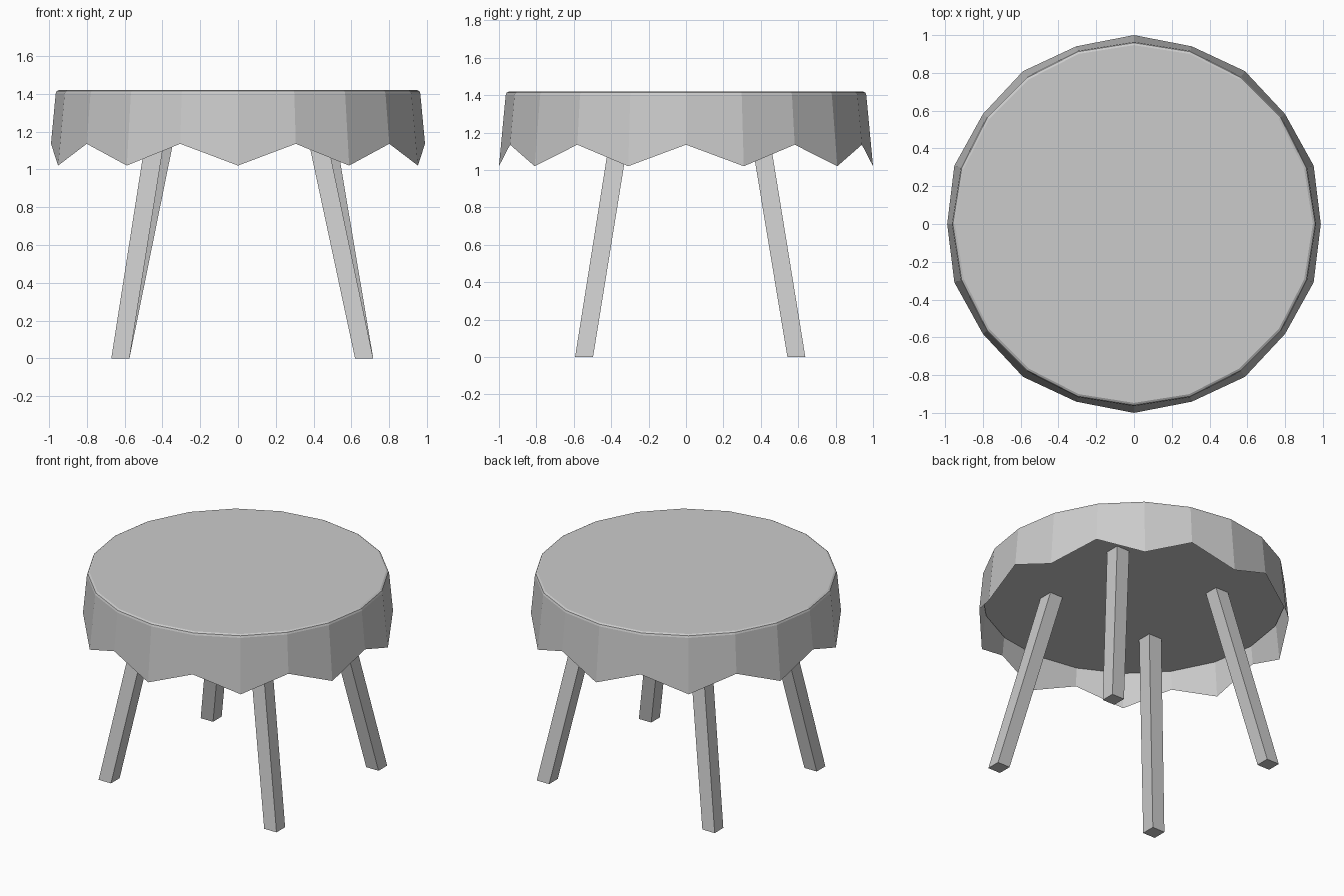
import bpy, bmesh, math
from mathutils import Vector

cube = bpy.data.objects.get("Cube")
if cube:
    bpy.data.objects.remove(cube, do_unlink=True)

SIDES = 20

grey = bpy.data.materials.new("light_grey")
grey.use_nodes = True
grey.diffuse_color = (0.6, 0.6, 0.6, 1)
grey.node_tree.nodes["Principled BSDF"].inputs["Base Color"].default_value = (0.6, 0.6, 0.6, 1)


def finish(bm, name):
    bmesh.ops.recalc_face_normals(bm, faces=bm.faces)
    mesh = bpy.data.meshes.new(name)
    bm.to_mesh(mesh)
    bm.free()
    mesh.materials.append(grey)
    obj = bpy.data.objects.new(name, mesh)
    bpy.context.collection.objects.link(obj)
    return obj


def loft(bm, rings, cap_start, cap_end):
    """Join rings of points with quads and optional end caps."""
    loops = [[bm.verts.new(p) for p in ring] for ring in rings]
    count = len(loops[0])
    for low, high in zip(loops, loops[1:]):
        for i in range(count):
            j = (i + 1) % count
            bm.faces.new((low[i], low[j], high[j], high[i]))
    if cap_start:
        bm.faces.new(loops[0][::-1])
    if cap_end:
        bm.faces.new(loops[-1])


def circle(radius, z):
    """Ring of points, starting at the front."""
    return [Vector((radius * math.sin(t), -radius * math.cos(t), z))
            for t in (2 * math.pi * i / SIDES for i in range(SIDES))]


# Cloth: pointed hem, flared skirt, rounded rim, flat top; open underneath
hem = [low if i % 2 == 0 else high for i, (low, high)
       in enumerate(zip(circle(1.0, 1.02), circle(0.989, 1.135)))]
bm = bmesh.new()
loft(bm, [hem, circle(0.964, 1.40), circle(0.959, 1.413), circle(0.947, 1.42)], False, True)
finish(bm, "cloth")

# Table top slab under the cloth
bm = bmesh.new()
loft(bm, [circle(0.972, 1.26), circle(0.955, 1.405)], True, True)
finish(bm, "table_top")


# Splayed square legs
def square(x, y, z, half):
    return [Vector((x + sx * half, y + sy * half, z))
            for sx, sy in ((-1, -1), (1, -1), (1, 1), (-1, 1))]


legs = {
    "front_left_leg": ((0.667, -0.545), (0.395, -0.34)),
    "front_right_leg": ((-0.622, -0.545), (-0.42, -0.34)),
    "back_left_leg": ((0.667, 0.59), (0.45, 0.38)),
    "back_right_leg": ((-0.622, 0.59), (-0.365, 0.38)),
}
for name, (foot, top) in legs.items():
    bm = bmesh.new()
    loft(bm, [square(*foot, 0, 0.048), square(*top, 1.28, 0.05)], True, True)
    finish(bm, name)
